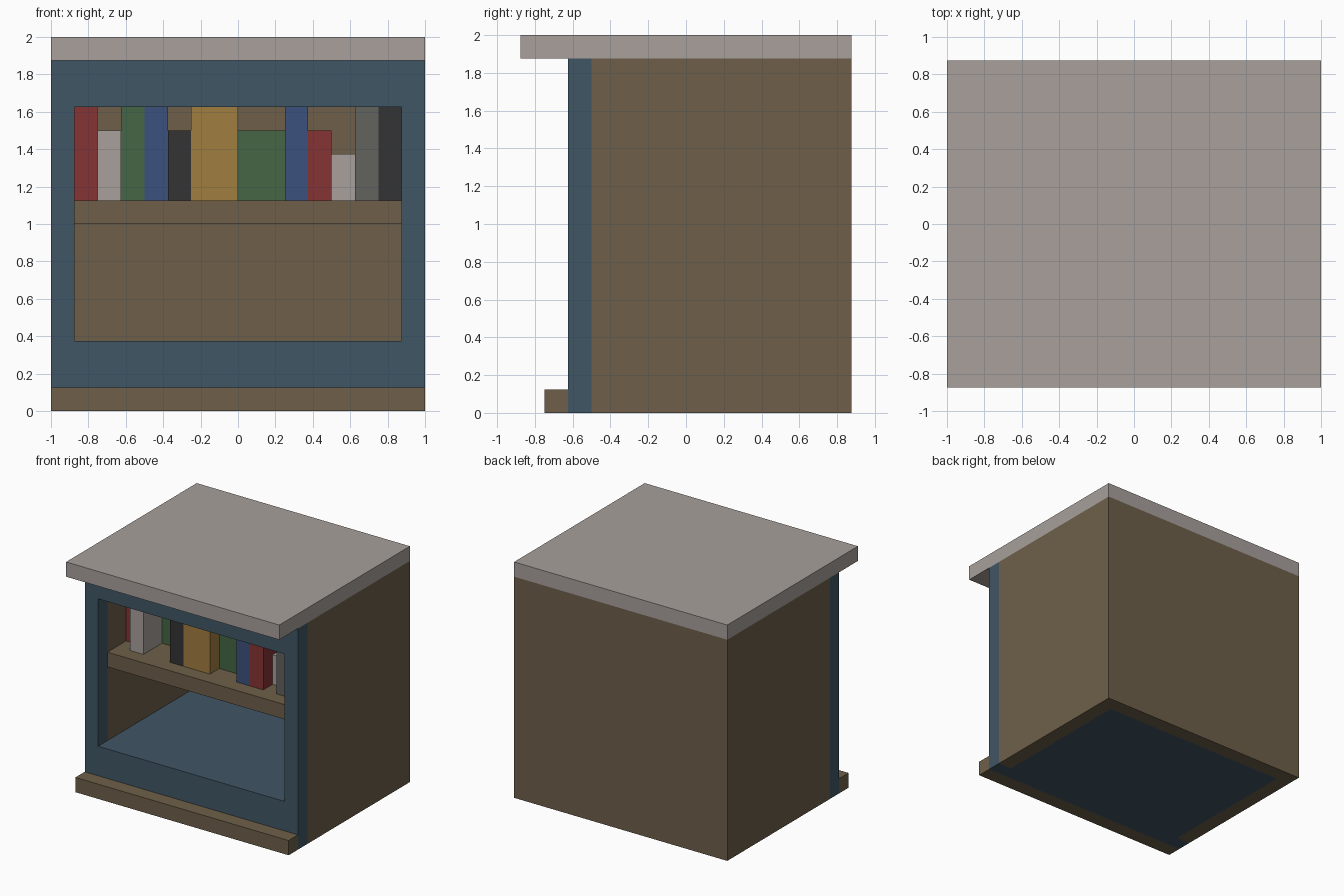
import bpy, bmesh
from mathutils import Vector

if "Cube" in bpy.data.objects:
    bpy.data.objects.remove(bpy.data.objects["Cube"])


def material(name, rgb):
    """Flat colour from 0-255 sRGB."""
    m = bpy.data.materials.new(name)
    lin = [((c / 255 + 0.055) / 1.055) ** 2.4 for c in rgb]
    m.diffuse_color = (*lin, 1)
    m.use_nodes = True
    m.node_tree.nodes["Principled BSDF"].inputs["Base Color"].default_value = m.diffuse_color
    return m


SLATE = material("slate blue paint", (64, 86, 101))
WOOD = material("brown wood", (110, 95, 73))
STONE = material("pale grey", (168, 160, 156))
RED = material("red cover", (134, 51, 52))
GREEN = material("green cover", (69, 102, 69))
BLUE = material("blue cover", (60, 81, 126))
BLACK = material("black cover", (51, 51, 51))
GOLD = material("ochre cover", (160, 125, 64))
GREY = material("dark grey cover", (98, 98, 95))


def finish(name, bm, mat):
    bmesh.ops.recalc_face_normals(bm, faces=bm.faces)
    me = bpy.data.meshes.new(name)
    bm.to_mesh(me)
    bm.free()
    me.materials.append(mat)
    ob = bpy.data.objects.new(name, me)
    bpy.context.collection.objects.link(ob)
    return ob


def box(name, mat, x, y, z):
    bm = bmesh.new()
    bmesh.ops.create_cube(bm, size=1)
    for v in bm.verts:
        v.co = Vector([a + (b - a) * (c + 0.5) for (a, b), c in zip((x, y, z), v.co)])
    return finish(name, bm, mat)


def prism(name, mat, points, offset):
    """Extrude a flat outline along an offset."""
    bm = bmesh.new()
    face = bm.faces.new([bm.verts.new(p) for p in points])
    ext = bmesh.ops.extrude_face_region(bm, geom=[face], use_keep_orig=True)
    moved = [g for g in ext["geom"] if isinstance(g, bmesh.types.BMVert)]
    bmesh.ops.translate(bm, verts=moved, vec=offset)
    return finish(name, bm, mat)


INNER = (-0.875, 0.875)   # inside width
DEPTH = (-0.5, 0.75)      # inside depth

# Carcass: U-shaped side and back walls
prism("carcass_walls", WOOD,
      [(-1, -0.5, 0), (-0.875, -0.5, 0), (-0.875, 0.75, 0), (0.875, 0.75, 0),
       (0.875, -0.5, 0), (1, -0.5, 0), (1, 0.875, 0), (-1, 0.875, 0)],
      (0, 0, 1.875))

# Front frame: rectangular ring, bridged between outer and inner loops
bm = bmesh.new()
loops = []
for w, lo, hi in ((1, 0, 1.875), (0.875, 0.375, 1.625)):
    for y in (-0.625, -0.5):
        loops.append([bm.verts.new((x, y, z)) for x, z in
                      ((-w, lo), (w, lo), (w, hi), (-w, hi))])
of, ob_, inf, inb = loops
for a, b in ((of, inf), (inf, inb), (inb, ob_), (ob_, of)):
    for i in range(4):
        j = (i + 1) % 4
        bm.faces.new((a[i], a[j], b[j], b[i]))
finish("front_frame", bm, SLATE)

# Floor, ceiling, shelf, top and plinth
box("floor_block", SLATE, INNER, DEPTH, (0, 0.375))
box("ceiling_block", SLATE, INNER, DEPTH, (1.625, 1.875))
box("shelf", WOOD, INNER, DEPTH, (1, 1.125))
box("top_slab", STONE, (-1, 1), (-0.875, 0.875), (1.875, 2))
box("plinth", WOOD, (-1, 1), (-0.75, -0.625), (0, 0.125))

# Books, left to right: colour, width, height and front position
books = [
    (RED, 1, 4, -0.25), (STONE, 1, 3, -0.375), (GREEN, 1, 4, -0.125),
    (BLUE, 1, 4, -0.125), (BLACK, 1, 3, -0.375), (GOLD, 2, 4, -0.375),
    (GREEN, 2, 3, -0.25), (BLUE, 1, 4, -0.375), (RED, 1, 3, -0.375),
    (STONE, 1, 2, -0.25), (GREY, 1, 4, -0.375), (BLACK, 1, 4, -0.375),
]
x = INNER[0]
for i, (mat, w, h, front) in enumerate(books, 1):
    box(f"book_{i}", mat, (x, x + w / 8), (front, DEPTH[1]), (1.125, 1.125 + h / 8))
    x += w / 8
